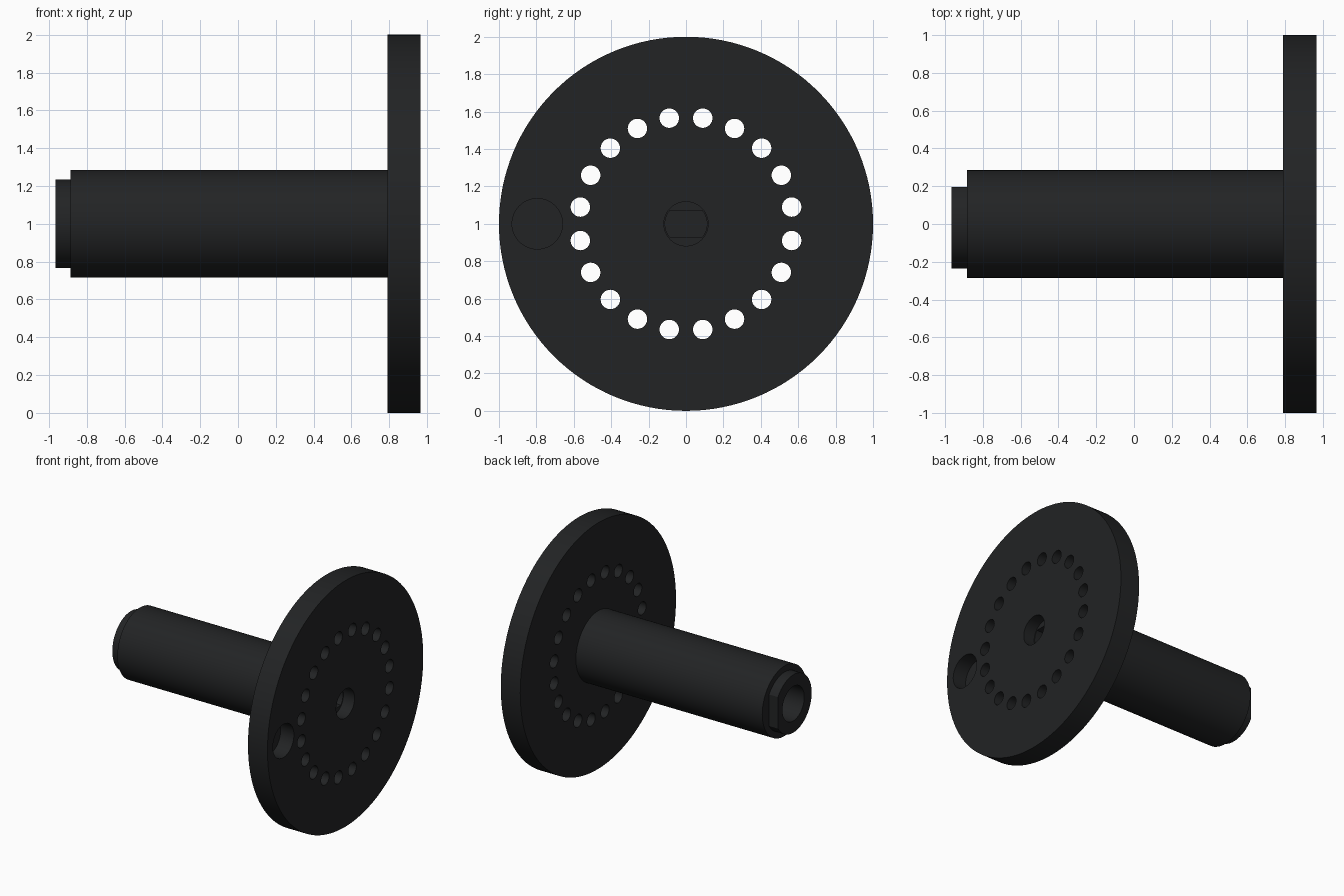
import bpy, bmesh, math
from mathutils import Matrix

if "Cube" in bpy.data.objects:
    bpy.data.objects.remove(bpy.data.objects["Cube"])

AXIS_Z = 1.0


def new_object(name, bm):
    bmesh.ops.recalc_face_normals(bm, faces=bm.faces[:])
    mesh = bpy.data.meshes.new(name)
    bm.to_mesh(mesh)
    bm.free()
    ob = bpy.data.objects.new(name, mesh)
    bpy.context.collection.objects.link(ob)
    return ob


def prism(bm, outline, x0, x1):
    """Extrude a (y, z) outline along x."""
    face = bm.faces.new([bm.verts.new((x0, y, AXIS_Z + z)) for y, z in outline])
    ext = bmesh.ops.extrude_face_region(bm, geom=[face], use_keep_orig=True)
    moved = [v for v in ext["geom"] if isinstance(v, bmesh.types.BMVert)]
    bmesh.ops.translate(bm, verts=moved, vec=(x1 - x0, 0, 0))


def circle(y, z, r, n):
    return [(y + r * math.cos(2 * math.pi * i / n), z + r * math.sin(2 * math.pi * i / n))
            for i in range(n)]


# Turned body: tip with bore, shaft, and flange with counterbore
profile = [(-0.5, 0), (-0.5, 0.14), (-0.965, 0.14), (-0.965, 0.235), (-0.885, 0.235),
           (-0.885, 0.285), (0.79, 0.285), (0.79, 1), (0.965, 1), (0.965, 0.118),
           (0.865, 0.118), (0.865, 0)]
bm = bmesh.new()
verts = [bm.verts.new((x, 0, AXIS_Z + r)) for x, r in profile]
edges = [bm.edges.new(pair) for pair in zip(verts, verts[1:])]
bmesh.ops.spin(bm, geom=verts + edges, cent=(0, 0, AXIS_Z), axis=(1, 0, 0),
               angle=2 * math.pi, steps=128)
bmesh.ops.remove_doubles(bm, verts=bm.verts[:], dist=1e-5)
body = new_object("flanged_shaft", bm)

# Cutters: ring of through holes, blind finger hole, double-D socket, tip flat
bm = bmesh.new()
for i in range(20):
    a = math.radians(9 + 18 * i)
    prism(bm, circle(0.572 * math.sin(a), 0.572 * math.cos(a), 0.052, 32), 0.7, 1.1)
prism(bm, circle(-0.795, 0, 0.135, 48), 0.845, 1.1)
half = math.asin(0.072 / 0.112)
arc = [half * (i / 6 - 1) for i in range(13)]
socket = [(0.112 * math.cos(a + s), 0.112 * math.sin(a + s)) for s in (0, math.pi) for a in arc]
prism(bm, socket, 0.45, 0.9)
prism(bm, [(0.197, -0.4), (0.4, -0.4), (0.4, 0.4), (0.197, 0.4)], -1.1, -0.885)
cutter = new_object("hole_cutter", bm)
cutter.hide_render = True

mod = body.modifiers.new("holes", "BOOLEAN")
mod.operation = "DIFFERENCE"
mod.solver = "EXACT"
mod.object = cutter
bpy.context.view_layer.objects.active = body
body.select_set(True)
cutter.select_set(False)
bpy.ops.object.modifier_apply(modifier=mod.name)
bpy.data.objects.remove(cutter)
bpy.ops.object.shade_smooth_by_angle(angle=math.radians(30))

# Black plastic
mat = bpy.data.materials.new("black_plastic")
mat.diffuse_color = (0.016, 0.017, 0.018, 1)
mat.use_nodes = True
mat.node_tree.nodes["Principled BSDF"].inputs["Base Color"].default_value = mat.diffuse_color
body.data.materials.clear()
body.data.materials.append(mat)
